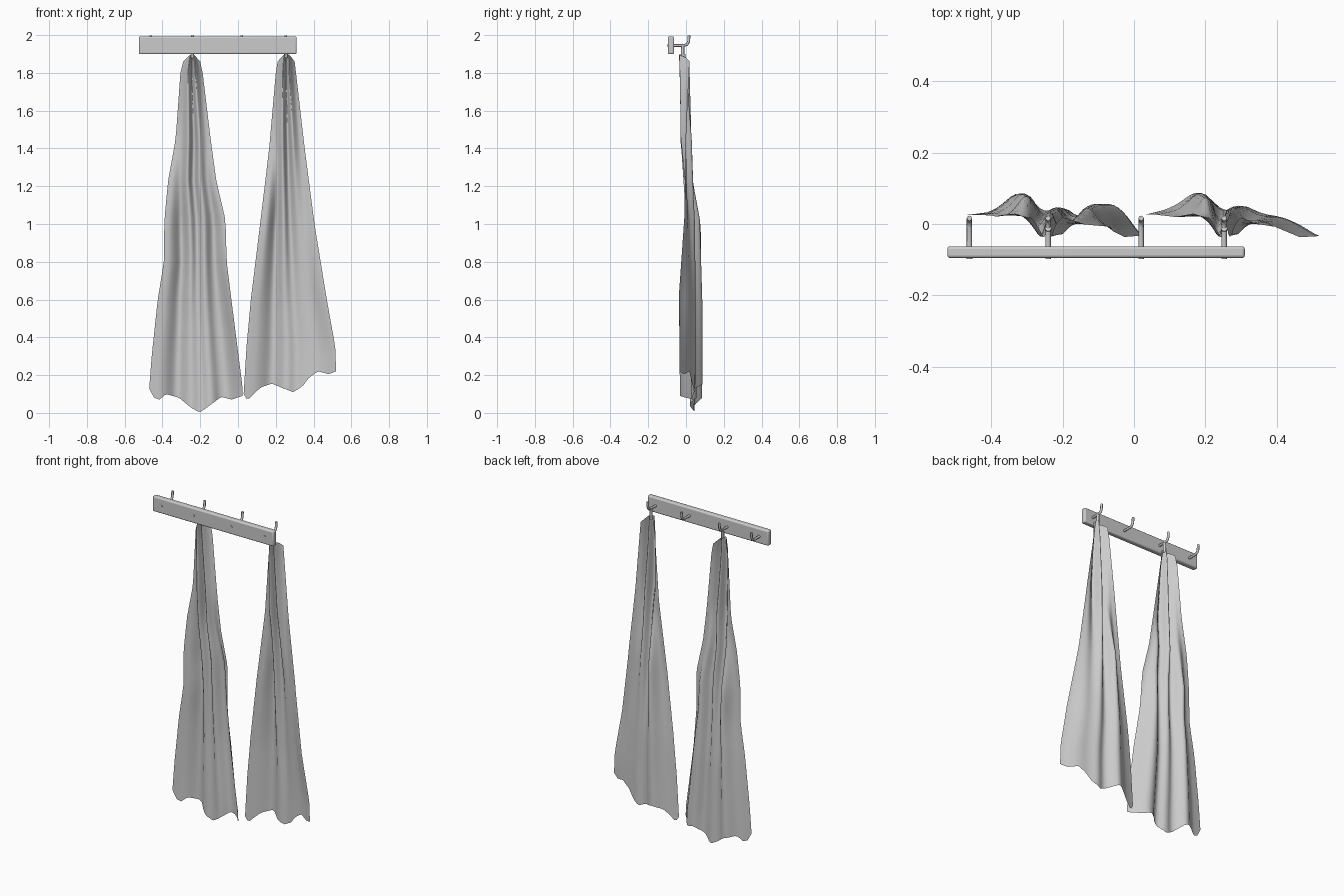
import bpy, bmesh, math

C = bpy.context.collection


def lerp_table(table, t):
    if t <= table[0][0]:
        return table[0][1]
    for (a, va), (b, vb) in zip(table, table[1:]):
        if t <= b:
            return va + (vb - va) * (t - a) / (b - a)
    return table[-1][1]


def smooth_table(table, t):
    # light averaging rounds off the folds
    return sum(lerp_table(table, t + d) for d in (-0.035, 0, 0.035)) / 3


def tube(name, points, radius):
    cu = bpy.data.curves.new(name, 'CURVE')
    cu.dimensions = '3D'
    cu.bevel_depth = radius
    cu.bevel_resolution = 2
    cu.use_fill_caps = True
    sp = cu.splines.new('POLY')
    sp.points.add(len(points) - 1)
    for p, co in zip(sp.points, points):
        p.co = (*co, 1)
    sp.use_smooth = True
    C.objects.link(bpy.data.objects.new(name, cu))


def cloth(name, sides, hem, folds, nu=36, nv=28):
    left = [(z, l) for z, l, r in sides]
    right = [(z, r) for z, l, r in sides]
    bm = bmesh.new()
    rows = []
    for j in range(nv + 1):
        v = j / nv
        row = []
        for i in range(nu + 1):
            u = i / nu
            top = 1.9 - 0.04 * (2 * u - 1) ** 2
            z = top + (lerp_table(hem, u) - top) * v
            x = lerp_table(left, z) * (1 - u) + lerp_table(right, z) * u
            # blend the fold cross-sections from the top to the hem
            k = v * (len(folds) - 1)
            n = min(int(k), len(folds) - 2)
            a, b = smooth_table(folds[n], u), smooth_table(folds[n + 1], u)
            row.append(bm.verts.new((x, a + (b - a) * (k - n), z)))
        rows.append(row)
    for r0, r1 in zip(rows, rows[1:]):
        for i in range(nu):
            bm.faces.new((r0[i], r1[i], r1[i + 1], r0[i + 1]))
    me = bpy.data.meshes.new(name)
    bm.to_mesh(me)
    bm.free()
    me.shade_smooth()
    C.objects.link(bpy.data.objects.new(name, me))


# wall board
bpy.ops.mesh.primitive_cube_add(size=1, location=(-0.1065, -0.079, 1.946))
board = bpy.context.object
board.name = "board"
board.scale = (0.835, 0.033, 0.094)
bpy.ops.object.transform_apply(location=False, scale=True)
m = board.modifiers.new("bevel", 'BEVEL')
m.width, m.segments = 0.008, 3
bpy.ops.object.shade_smooth_by_angle()

# hooks with screw heads on the front of the board
for n, x in enumerate((-0.462, -0.241, 0.02, 0.253)):
    tube(f"hook_{n}", [(x, -0.07, 1.945), (x, -0.01, 1.945), (x, 0.006, 1.951),
                       (x, 0.014, 1.966), (x, 0.016, 1.998)], 0.0075)
    bpy.ops.mesh.primitive_cylinder_add(vertices=12, radius=0.008, depth=0.004,
                                        location=(x, -0.096, 1.946),
                                        rotation=(math.pi / 2, 0, 0))
    bpy.context.object.name = f"screw_{n}"

# hanging loops on the two used hooks
for n, x in enumerate((-0.241, 0.253)):
    tube(f"loop_{n}", [(x, -0.012, 1.952), (x, -0.017, 1.94), (x, -0.018, 1.88)], 0.009)

# fold cross-sections shared near the top
top = [(0, 0.02), (0.2, -0.02), (0.35, -0.042), (0.5, 0.005), (0.65, -0.042), (0.85, 0), (1, 0.02)]
upper = [(0, 0.03), (0.2, 0.015), (0.38, -0.035), (0.52, 0.045), (0.66, -0.035), (0.85, 0.0), (1, 0.0)]

# left cloth
cloth("left_cloth",
      [(0.13, -0.47, 0.025), (0.3, -0.457, 0.003), (0.6, -0.425, -0.035), (0.8, -0.392, -0.06),
       (1.02, -0.39, -0.066), (1.23, -0.37, -0.115), (1.45, -0.33, -0.145),
       (1.8, -0.305, -0.187), (1.86, -0.29, -0.2), (1.9, -0.27, -0.215)],
      [(0, 0.13), (0.05, 0.08), (0.11, 0.07), (0.18, 0.1), (0.32, 0.08), (0.44, 0.03), (0.54, 0.002),
       (0.65, 0.04), (0.77, 0.085), (0.88, 0.07), (1, 0.09)],
      [top, upper,
       [(0, 0.02), (0.12, 0.025), (0.28, 0.09), (0.42, 0.0), (0.53, 0.055), (0.64, -0.01),
        (0.8, 0.055), (0.92, 0.0), (1, -0.01)],
       [(0, 0.025), (0.15, 0.035), (0.3, 0.097), (0.44, 0.03), (0.55, 0.055), (0.65, 0.01),
        (0.76, 0.06), (0.87, 0.05), (1, -0.045)],
       [(0, 0.025), (0.15, 0.035), (0.3, 0.097), (0.44, 0.03), (0.55, 0.05), (0.66, 0.01),
        (0.76, 0.06), (0.87, 0.05), (1, -0.04)]])

# right cloth
cloth("right_cloth",
      [(0.1, 0.03, 0.523), (0.35, 0.045, 0.515), (0.6, 0.068, 0.47), (1.0, 0.117, 0.405),
       (1.4, 0.165, 0.353), (1.8, 0.2, 0.307), (1.86, 0.21, 0.3), (1.9, 0.222, 0.293)],
      [(0, 0.1), (0.04, 0.067), (0.18, 0.135), (0.3, 0.155), (0.4, 0.135), (0.53, 0.11), (0.63, 0.14),
       (0.7, 0.185), (0.8, 0.22), (0.92, 0.205), (1, 0.22)],
      [top, upper,
       [(0, 0.02), (0.14, 0.02), (0.3, 0.088), (0.43, 0.0), (0.54, 0.058), (0.68, 0.01),
        (0.85, 0.01), (1, -0.01)],
       [(0, 0.025), (0.15, 0.04), (0.3, 0.097), (0.45, 0.03), (0.55, 0.058), (0.66, 0.03),
        (0.8, 0.018), (0.92, -0.02), (1, -0.04)],
       [(0, 0.025), (0.15, 0.045), (0.3, 0.097), (0.46, 0.03), (0.55, 0.055), (0.66, 0.03),
        (0.8, 0.018), (0.92, -0.01), (1, -0.037)]])
